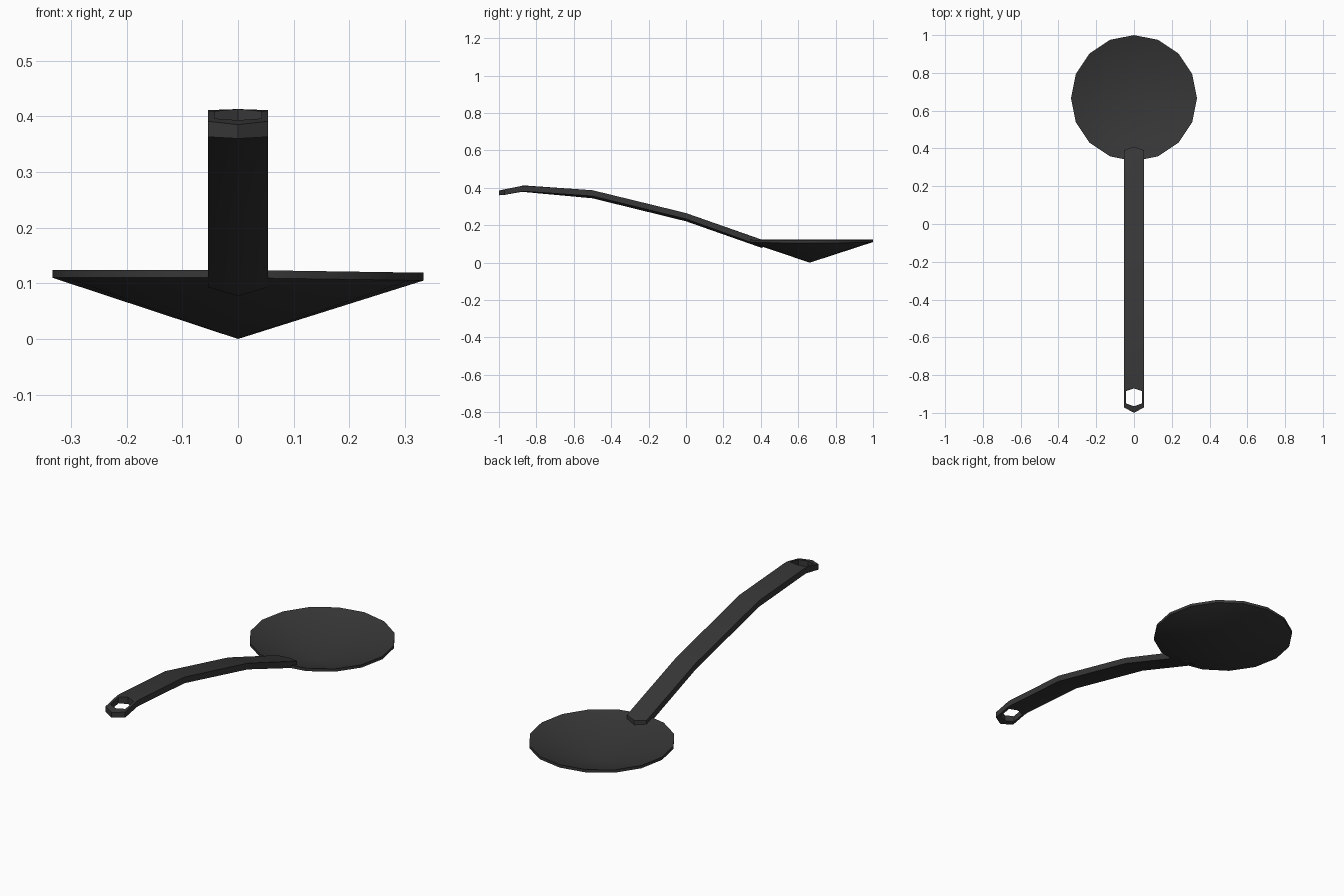
import bpy, bmesh, math

if "Cube" in bpy.data.objects:
    bpy.data.objects.remove(bpy.data.objects["Cube"])

mat = bpy.data.materials.new("dark_plastic")
mat.diffuse_color = (0.038, 0.038, 0.038, 1)
mat.use_nodes = True
mat.node_tree.nodes["Principled BSDF"].inputs["Base Color"].default_value = mat.diffuse_color


def finish(bm, name, angle):
    bmesh.ops.remove_doubles(bm, verts=bm.verts, dist=0.0005)
    bmesh.ops.recalc_face_normals(bm, faces=bm.faces)
    mesh = bpy.data.meshes.new(name)
    bm.to_mesh(mesh)
    bm.free()
    mesh.materials.append(mat)
    ob = bpy.data.objects.new(name, mesh)
    bpy.context.collection.objects.link(ob)
    bpy.ops.object.select_all(action='DESELECT')
    bpy.context.view_layer.objects.active = ob
    ob.select_set(True)
    bpy.ops.object.shade_smooth_by_angle(angle=math.radians(angle))
    return ob


# bowl: shallow 16-sided cone shell with a thin rim
N, CY = 16, 0.6665
bm = bmesh.new()


def ring(r, z):
    out = []
    for i in range(N):
        a = 2 * math.pi * i / N
        x = r * math.cos(a)
        out.append(bm.verts.new((x, CY + r * math.sin(a), z - 0.015 * max(0, x))))
    return out


low, high = ring(0.3335, 0.110), ring(0.3335, 0.124)
under, inside = bm.verts.new((0, 0.662, 0)), bm.verts.new((0, 0.662, 0.015))
for i in range(N):
    j = (i + 1) % N
    bm.faces.new((low[i], low[j], high[j], high[i]))
    bm.faces.new((high[i], high[j], inside))
    bm.faces.new((low[j], low[i], under))
finish(bm, "bowl", 30)

# handle: half strips of (inner, outer) stations, each mirrored over x = 0
# point = (x, y, top z, thickness)
W = 0.054
stations = [
    ((0, -0.965, 0.393, 0.030), (0, -1.0, 0.385, 0.025)),
    ((0.042, -0.95, 0.396, 0.030), (W, -0.97, 0.391, 0.028)),
    ((0.042, -0.885, 0.409, 0.032), (W, -0.88, 0.410, 0.030)),
    ((0, -0.87, 0.413, 0.035), (W, -0.86, 0.411, 0.030)),
    ((0, -0.5, 0.387, 0.043), (W, -0.5, 0.387, 0.031)),
    ((0, 0.0, 0.265, 0.044), (W, 0.0, 0.265, 0.031)),
    ((0, 0.41, 0.121, 0.044), (W, 0.39, 0.127, 0.034)),
]
bm = bmesh.new()
for s in (1, -1):
    rows = []
    for pair in stations:
        row = []
        for x, y, top, t in pair:
            row.append(bm.verts.new((s * x, y, top)))
            row.append(bm.verts.new((s * x, y, top - t)))
        rows.append(row)  # inner top, inner bottom, outer top, outer bottom
    for k in range(len(rows) - 1):
        a, b = rows[k], rows[k + 1]
        bm.faces.new((a[0], a[2], b[2], b[0]))
        bm.faces.new((a[1], b[1], b[3], a[3]))
        bm.faces.new((a[2], a[3], b[3], b[2]))
        if k < 3:  # wall of the hanging hole
            bm.faces.new((a[0], b[0], b[1], a[1]))
    e = rows[-1]
    bm.faces.new((e[0], e[2], e[3], e[1]))
finish(bm, "handle", 35)
